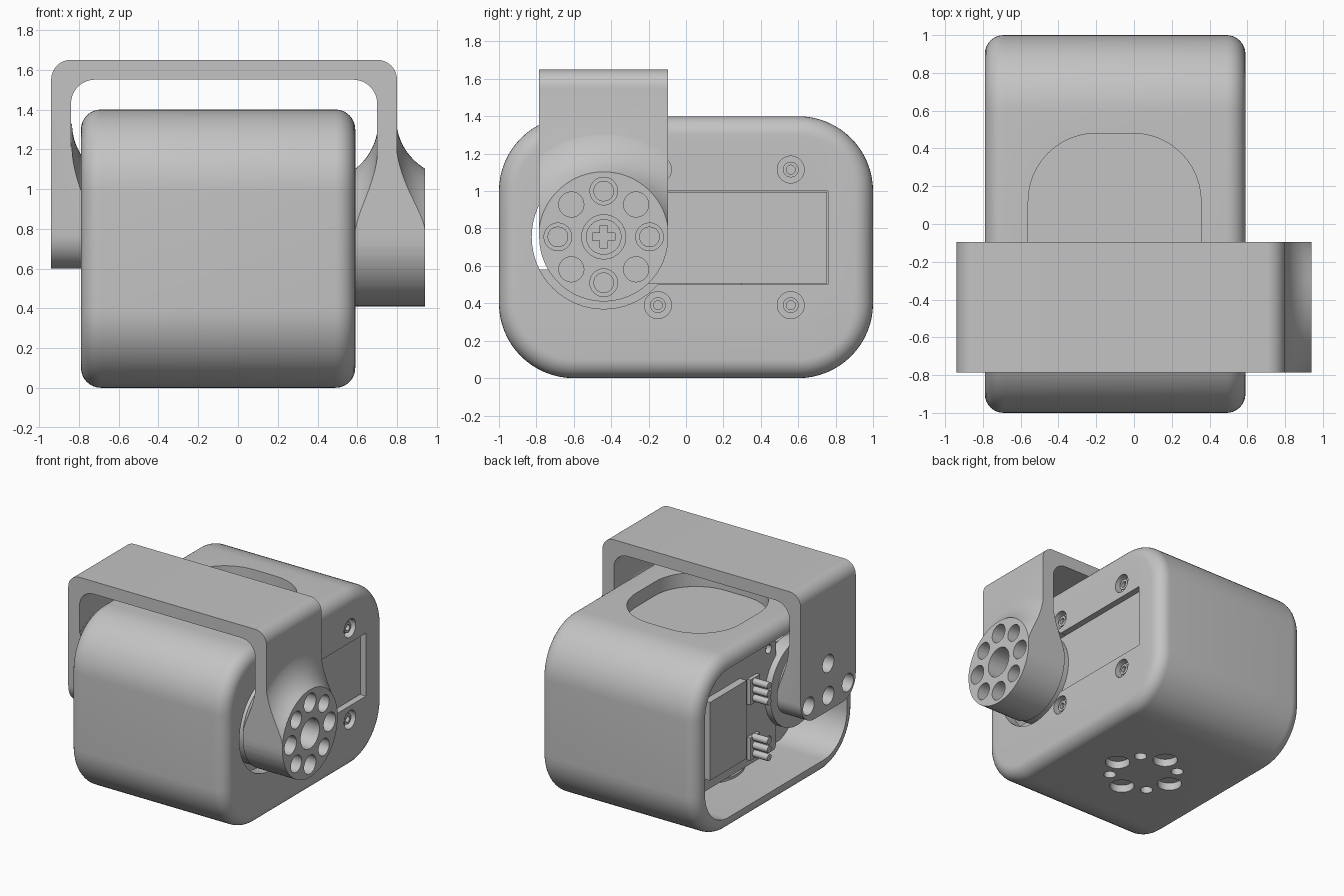
import bpy, bmesh
from math import sin, cos, pi, sqrt, radians

if "Cube" in bpy.data.objects:
    bpy.data.objects.remove(bpy.data.objects["Cube"])

grey = bpy.data.materials.new("plain grey")
grey.use_nodes = True
grey.diffuse_color = (0.55, 0.55, 0.55, 1)
grey.node_tree.nodes["Principled BSDF"].inputs["Base Color"].default_value = grey.diffuse_color

PY, PZ, HUB = -0.44, 0.755, 0.345      # tilt axis and hub radius


def finish(name, bm):
    bmesh.ops.recalc_face_normals(bm, faces=bm.faces)
    mesh = bpy.data.meshes.new(name)
    bm.to_mesh(mesh)
    bm.free()
    mesh.materials.append(grey)
    obj = bpy.data.objects.new(name, mesh)
    bpy.context.collection.objects.link(obj)
    return obj


def rrect(a0, a1, b0, b1, r=0.0, n=12):
    """Rounded rectangle outline."""
    if r == 0:
        return [(a0, b0), (a1, b0), (a1, b1), (a0, b1)]
    centres = [(a1 - r, b1 - r), (a0 + r, b1 - r), (a0 + r, b0 + r), (a1 - r, b0 + r)]
    return [(ca + r * cos((k + i / n) * pi / 2), cb + r * sin((k + i / n) * pi / 2))
            for k, (ca, cb) in enumerate(centres) for i in range(n + 1)]


def circle(a, b, r, n=40):
    return [(a + r * cos(2 * pi * i / n), b + r * sin(2 * pi * i / n)) for i in range(n)]


def prism(name, outlines, axis, lo, hi):
    """Extrude one or more outlines along an axis."""
    place = {"X": lambda a, b, t: (t, a, b), "Y": lambda a, b, t: (a, t, b),
             "Z": lambda a, b, t: (a, b, t)}[axis]
    bm = bmesh.new()
    for pts in outlines:
        ends = [[bm.verts.new(place(a, b, t)) for a, b in pts] for t in (lo, hi)]
        for end in ends:
            bm.faces.new(end)
        for i in range(len(pts)):
            j = (i + 1) % len(pts)
            bm.faces.new((ends[0][i], ends[0][j], ends[1][j], ends[1][i]))
    return finish(name, bm)


def loft(name, rings):
    """Skin a list of equal-length rings of points and cap the ends."""
    bm = bmesh.new()
    rings = [[bm.verts.new(p) for p in ring_pts] for ring_pts in rings]
    for p, q in zip(rings, rings[1:]):
        for i in range(len(p)):
            j = (i + 1) % len(p)
            bm.faces.new((p[i], p[j], q[j], q[i]))
    bm.faces.new(rings[0])
    bm.faces.new(rings[-1])
    return finish(name, bm)


def revolve(name, profile, n=96):
    """Solid of revolution about the tilt axis from (x, radius) points."""
    return loft(name, [[(x, y, z) for y, z in circle(PY, PZ, r, n)] for x, r in profile])


def combine(obj, other, mode="DIFFERENCE"):
    mod = obj.modifiers.new("combine", "BOOLEAN")
    mod.operation, mod.solver, mod.object = mode, "EXACT", other
    bpy.context.view_layer.objects.active = obj
    bpy.ops.object.modifier_apply(modifier=mod.name)
    bpy.data.objects.remove(other)


def ring(a, b, radius, sizes):
    """Circles spaced evenly on a ring."""
    n = len(sizes)
    return [circle(a + radius * cos(2 * pi * i / n), b + radius * sin(2 * pi * i / n), s)
            for i, s in enumerate(sizes)]


# Housing: rounded shell with filleted rims, open on its right side
FILLET, STEPS = 0.1, 8
layers = [(-0.79 + FILLET * (1 - cos(t)), FILLET * (1 - sin(t)))
          for t in [pi / 2 * i / STEPS for i in range(STEPS + 1)]]
layers += [(-0.2 - x, inset) for x, inset in reversed(layers)]
housing = loft("housing", [[(x, y, z) for y, z in
                            rrect(inset - 1, 1 - inset, inset, 1.4 - inset, 0.4 - inset, 16)]
                           for x, inset in layers])
combine(housing, prism("cavity", [rrect(-0.89, 0.89, 0.11, 1.29, 0.29, 16)], "X", -1, 0.49))
combine(housing, prism("pivot_opening", [circle(PY, PZ, 0.385, 64)], "X", 0.4, 0.7))
combine(housing, prism("panel_opening", [rrect(-0.3, 0.76, 0.5, 1.0)], "X", 0.4, 0.7))
screws = [(y, z) for y in (-0.15, 0.56) for z in (0.39, 1.115)]
combine(housing, prism("screw_sinks", [circle(y, z, 0.072) for y, z in screws], "X", 0.53, 0.7))
combine(housing, prism("top_opening", [rrect(-0.56, 0.355, -0.48, 0.48, 0.36)], "Z", 1.2, 1.5))
BX, BY = -0.1, -0.01
combine(housing, prism("base_holes", ring(BX, BY, 0.25, [0.09, 0.045] * 4), "Z", -0.1, 0.2))
prism("top_plate", [rrect(-0.56, 0.42, -0.54, 0.54, 0.1)], "Z", 1.2, 1.285)
prism("base_plate", [circle(BX, BY, 0.34)], "Z", 0.06, 0.13)
for y, z in screws:
    screw = prism("wall_screw", [circle(y, z, 0.042, 24)], "X", 0.5, 0.57)
    combine(screw, prism("screw_socket", [circle(y, z, 0.024, 16)], "X", 0.545, 0.6))

# Tilt servo with output horn, and pan servo lying below it
prism("tilt_servo", [rrect(-0.6, 0.755, 0.505, 0.995)], "X", -0.45, 0.545)
prism("servo_horn", [circle(PY, PZ, 0.335, 64)], "X", 0.5, 0.588)
prism("pan_servo", [rrect(-0.86, 0.3, 0.12, 0.58)], "X", -0.35, 0.4)

# Circuit board with chip and two groups of pins
board = prism("circuit_board", [rrect(-0.24, 0.76, 0.29, 1.17, 0.03, 4)], "X", -0.62, -0.57)
combine(board, prism("board_holes", [circle(y, z, 0.035, 24) for y, z in screws], "X", -0.8, -0.5))
prism("chip", [rrect(0.21, 0.67, 0.4, 1.02)], "X", -0.68, -0.61)
prism("pin_strip", [rrect(0.0, 0.12, 0.34, 0.52), rrect(0.0, 0.12, 0.78, 0.98)], "X", -0.65, -0.61)
prism("pins", [circle(0.07, z + 0.065 * k, 0.027, 16) for z in (0.38, 0.82) for k in range(3)],
      "X", -0.78, -0.64)
prism("idler_disc", [circle(PY, PZ, 0.34, 64)], "X", -0.67, -0.56)
prism("board_posts", [circle(y, z, 0.05, 24) for y, z in screws], "X", -0.58, 0.5)

# Bracket: U frame with flared hubs, trimmed to rounded straps
bracket = prism("bracket", [rrect(-0.94, 0.8, 0.2, 1.65, 0.1)], "Y", -0.9, 0.0)
combine(bracket, prism("frame_gap", [rrect(-0.84, 0.7, -0.3, 1.55, 0.12)], "Y", -1.2, 0.3))


def flare(x_wall, x_end, n=12, big=0.3):
    """Concave fillet from the arm surface out to the hub face."""
    depth, way = abs(x_end - x_wall), 1 if x_end > x_wall else -1
    reach = sqrt(big ** 2 - (big - depth) ** 2)
    steps = [reach * i / n for i in range(n + 1)]
    return [(x_wall + way * (big - sqrt(big ** 2 - r ** 2)), HUB + 0.003 + reach - r)
            for r in steps]


left_hub = [(0.592, 0.001)] + flare(0.705, 0.592)[::-1] + flare(0.795, 0.94) + [(0.94, 0.001)]
combine(bracket, revolve("left_hub", left_hub), "UNION")
right_hub = [(-0.9, 0.001), (-0.9, 0.5)] + flare(-0.835, -0.73) + [(-0.73, 0.001)]
combine(bracket, revolve("right_hub", right_hub), "UNION")
left_strap = [(PY + HUB, 1.8), (PY - HUB, 1.8)]
left_strap += [(PY + HUB * cos(pi + pi * i / 48), PZ + HUB * sin(pi + pi * i / 48))
               for i in range(49)]
strap = prism("strap_shape", [left_strap], "X", 0, 1.2)
right_strap = rrect(PY - HUB, PY + HUB, 0.6, 2.1, 0.17)
combine(strap, prism("right_strap", [right_strap], "X", -1.2, 0.1), "UNION")
combine(bracket, strap, "INTERSECT")

# Hub holes
combine(bracket, prism("left_hub_holes", ring(PY, PZ, 0.245, [0.074, 0.067] * 4)
                       + [circle(PY, PZ, 0.118)], "X", 0.5, 1.1))
combine(bracket, prism("right_hub_holes", ring(PY, 0.73, 0.245, [0.07] * 4)[:3]
                       + [circle(PY, 0.72, 0.07)], "X", -1.1, -0.7))
prism("hole_liners", [circle(PY + 0.245 * cos(k * pi / 2), PZ + 0.245 * sin(k * pi / 2), 0.055)
                      for k in range(4)], "X", 0.58, 0.6)

# Centre screw with a cross slot
centre = prism("centre_screw", [circle(PY, PZ, 0.095)], "X", 0.57, 0.64)
for w, h in ((0.06, 0.02), (0.02, 0.06)):
    combine(centre, prism("slot", [rrect(PY - w, PY + w, PZ - h, PZ + h)], "X", 0.61, 0.7))

for obj in [o for o in bpy.context.scene.objects if o.type == "MESH"]:
    bpy.ops.object.select_all(action="DESELECT")
    obj.select_set(True)
    bpy.context.view_layer.objects.active = obj
    bpy.ops.object.shade_smooth_by_angle(angle=radians(30))
